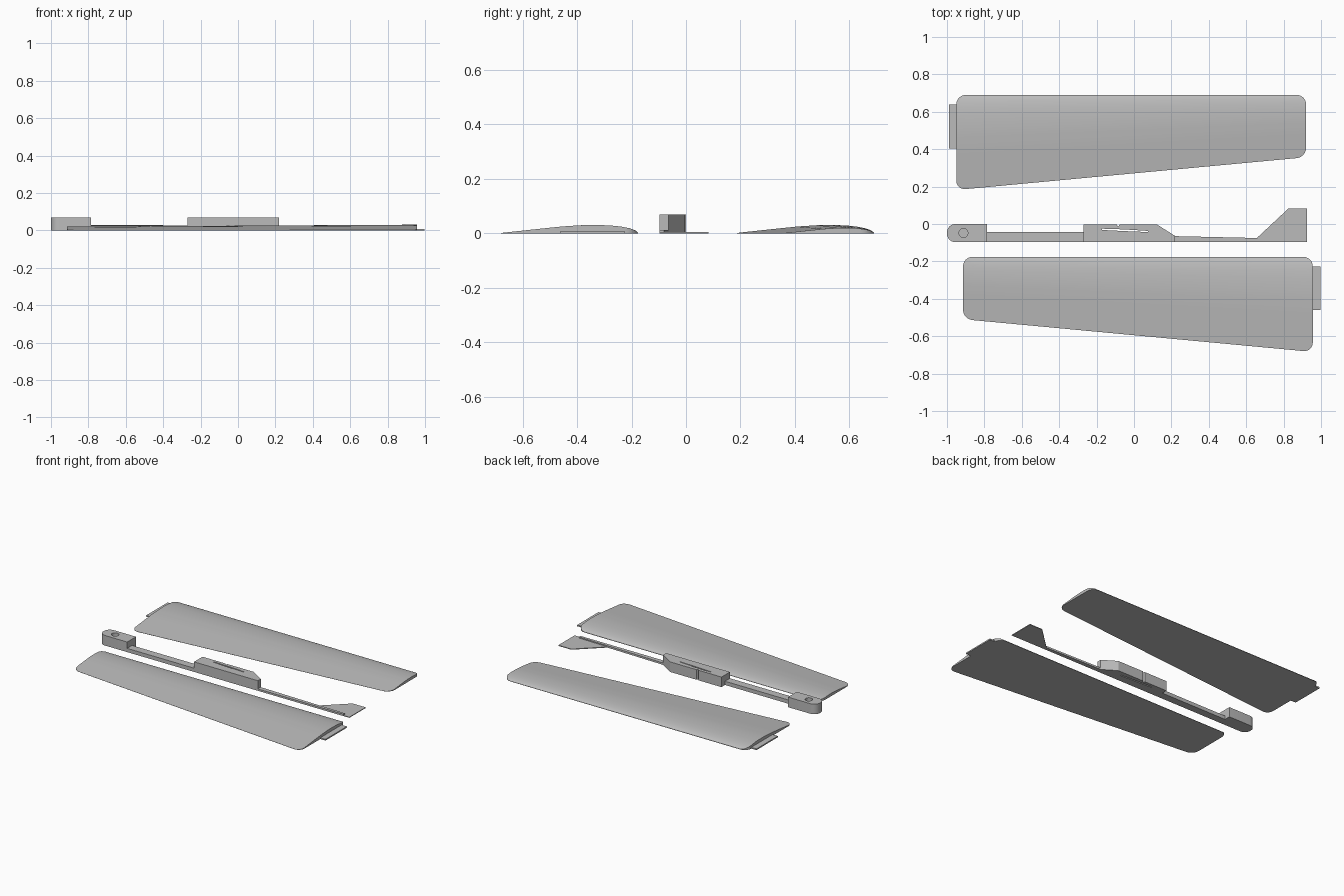
import bpy
import bmesh
import math

cube = bpy.data.objects.get("Cube")
if cube:
    bpy.data.objects.remove(cube)

GREY = bpy.data.materials.new("light grey")
GREY.use_nodes = True
GREY.diffuse_color = (0.5, 0.5, 0.5, 1)
GREY.node_tree.nodes["Principled BSDF"].inputs["Base Color"].default_value = (0.5, 0.5, 0.5, 1)


def link(name, mesh, smooth=False):
    obj = bpy.data.objects.new(name, mesh)
    bpy.context.collection.objects.link(obj)
    mesh.materials.clear()
    mesh.materials.append(GREY)
    mesh.shade_flat()
    if smooth:
        bpy.ops.object.select_all(action="DESELECT")
        obj.select_set(True)
        bpy.context.view_layer.objects.active = obj
        bpy.ops.object.shade_smooth_by_angle(angle=math.radians(35))
    return obj


def plate(name, outlines, bottom, top, smooth=False):
    """Extrude a flat outline; any further outlines are holes through it."""
    curve = bpy.data.curves.new(name, "CURVE")
    curve.dimensions = "2D"
    curve.fill_mode = "BOTH"
    curve.extrude = (top - bottom) / 2
    for points in outlines:
        spline = curve.splines.new("POLY")
        spline.points.add(len(points) - 1)
        for target, (x, y) in zip(spline.points, points):
            target.co = (x, y, 0, 1)
        spline.use_cyclic_u = True
    helper = bpy.data.objects.new(name + "_curve", curve)
    bpy.context.collection.objects.link(helper)
    bpy.context.view_layer.update()
    mesh = bpy.data.meshes.new_from_object(
        helper.evaluated_get(bpy.context.evaluated_depsgraph_get()))
    bpy.data.objects.remove(helper)
    bm = bmesh.new()
    bm.from_mesh(mesh)
    bmesh.ops.remove_doubles(bm, verts=bm.verts, dist=1e-5)
    bmesh.ops.recalc_face_normals(bm, faces=bm.faces)
    bmesh.ops.translate(bm, verts=bm.verts, vec=(0, 0, (top + bottom) / 2))
    bm.to_mesh(mesh)
    bm.free()
    return link(name, mesh, smooth)


def arc(cx, cy, r, start, end, steps):
    angles = [math.radians(start + (end - start) * i / steps) for i in range(steps + 1)]
    return [(cx + r * math.cos(a), cy + r * math.sin(a)) for a in angles]


# Wing: airfoil sections lofted along x, clipped by a rounded outline
AIRFOIL = [(0, .1), (.02, .36), (.06, .6), (.12, .8), (.2, .94), (.3, 1),
           (.4, .98), (.55, .82), (.75, .48), (1, .04)]
ROOT, TIP, LEAD, R = -0.95, 0.92, 0.69, 0.05


def airfoil(t):
    for (a, za), (b, zb) in zip(AIRFOIL, AIRFOIL[1:]):
        if t <= b:
            return za + (zb - za) * (t - a) / (b - a)
    return AIRFOIL[-1][1]


def wing(prefix, side, shift_x, shift_y):
    def place(x, y):
        return side * x + shift_x, y + shift_y

    corner = [R * (1 - math.cos(math.radians(a))) for a in range(0, 91, 15)]
    stations = ([ROOT + d for d in corner] + [-0.5, 0, 0.5]
                + [TIP - d for d in reversed(corner)])
    count = 24
    bm = bmesh.new()
    sections = []
    for x in stations:
        trail = 0.182 + 0.0935 * (x - ROOT)
        chord = LEAD - trail
        d = min(x - ROOT, TIP - x, R)
        inset = R - math.sqrt(max(0, R * R - (R - d) ** 2))
        first, last = inset / chord, 1 - inset / chord
        ring = []
        for i in range(count + 1):
            # Samples crowd toward the leading edge
            t = first + (last - first) * (i / count) ** 1.7
            px, py = place(x, LEAD - t * chord)
            ring.append(bm.verts.new((px, py, 0.061 * chord * airfoil(t))))
        for t in (last, first):
            px, py = place(x, LEAD - t * chord)
            ring.append(bm.verts.new((px, py, 0)))
        sections.append(ring)
    for a, b in zip(sections, sections[1:]):
        for i in range(len(a)):
            j = (i + 1) % len(a)
            bm.faces.new((a[i], a[j], b[j], b[i]))
    bm.faces.new(sections[0])
    bm.faces.new(sections[-1])
    bmesh.ops.recalc_face_normals(bm, faces=bm.faces)
    mesh = bpy.data.meshes.new(prefix + "_wing")
    bm.to_mesh(mesh)
    bm.free()
    link(prefix + "_wing", mesh, True)

    # Mounting tab at the wing root
    tab = [(-0.99, 0.405), (-0.949, 0.405), (-0.949, 0.64), (-0.99, 0.64)]
    plate(prefix + "_wing_tab", [[place(*p) for p in tab]], 0, 0.009)


wing("back", 1, 0, 0)
wing("front", -1, 0.006, -0.866)

# Nose block with rounded front and a blind round pocket
nose_outline = ([(-0.785, -0.097), (-0.785, 0)]
                + arc(-0.955, -0.045, 0.045, 90, 180, 8)
                + arc(-0.955, -0.052, 0.045, 180, 270, 8))
pocket = arc(-0.912, -0.048, 0.024, 0, 345, 23)
nose = plate("nose_block", [nose_outline], 0, 0.07, True)
cutter = plate("pocket_cutter", [pocket], 0.025, 0.1)
cutter.hide_render = True
cut = nose.modifiers.new("pocket", "BOOLEAN")
cut.operation = "DIFFERENCE"
cut.solver = "EXACT"
cut.object = cutter
bpy.context.view_layer.objects.active = nose
bpy.ops.object.modifier_apply(modifier=cut.name)
bpy.data.objects.remove(cutter)

# Front boom between nose and wing pod
plate("front_boom", [[(-0.785, -0.097), (-0.27, -0.097), (-0.27, -0.043), (-0.785, -0.043)]],
      0, 0.026)

# Wing pod with a slit for the tabs and a small notch in its back edge
pod_outline = [(-0.27, -0.097), (0.22, -0.097), (0.22, -0.064), (0.125, -0.004),
               (-0.078, -0.004), (-0.085, -0.016), (-0.092, -0.004), (-0.27, -0.004)]
slit = [(-0.17, -0.025), (-0.05, -0.029), (0.075, -0.037),
        (0.075, -0.043), (-0.05, -0.038), (-0.17, -0.032)]
plate("wing_pod", [pod_outline, slit], 0, 0.07)

# Tapering tail boom and thin fin
plate("tail_boom", [[(0.22, -0.097), (0.88, -0.097), (0.88, -0.08), (0.22, -0.065)]], 0, 0.013)
plate("tail_fin", [[(0.66, -0.097), (0.925, -0.097), (0.925, 0.082), (0.825, 0.082),
                    (0.66, -0.072)]], 0, 0.005)
